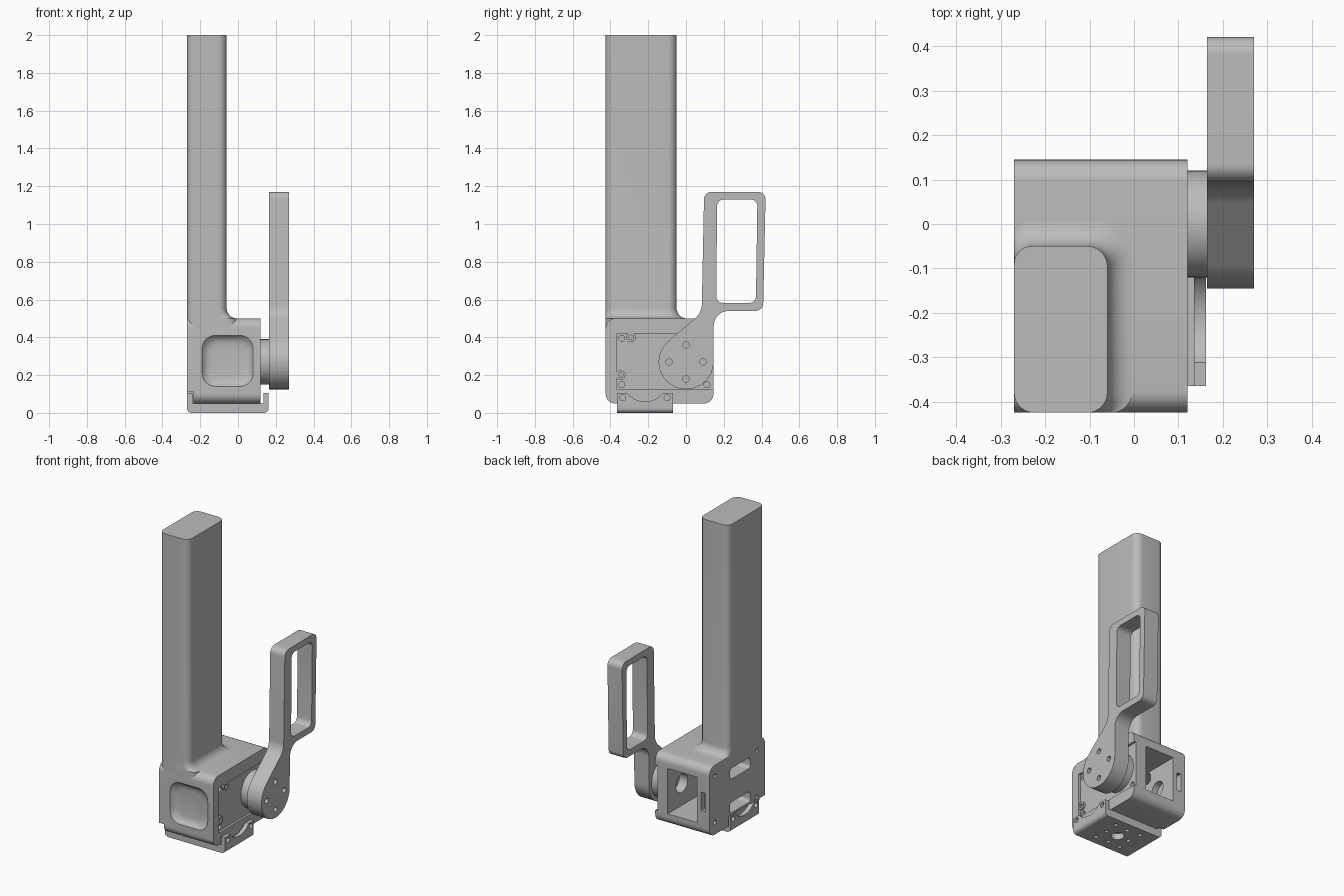
import bpy, bmesh, math
from mathutils import Vector

if "Cube" in bpy.data.objects:
    bpy.data.objects.remove(bpy.data.objects["Cube"])

grey = bpy.data.materials.new("matte grey")
grey.use_nodes = True
grey.diffuse_color = (0.5, 0.5, 0.5, 1)
grey.node_tree.nodes["Principled BSDF"].inputs["Base Color"].default_value = (0.5, 0.5, 0.5, 1)


def fillet(corners, steps=8):
    """Turn (u, v, radius) corners into an outline with rounded corners."""
    out = []
    for i, (u, v, r) in enumerate(corners):
        p = Vector((u, v))
        a = (Vector(corners[i - 1][:2]) - p).normalized()
        b = (Vector(corners[(i + 1) % len(corners)][:2]) - p).normalized()
        if r == 0:
            out.append(p)
            continue
        half = a.angle(b) / 2
        centre = p + (a + b).normalized() * r / math.sin(half)
        start = p + a * r / math.tan(half) - centre
        end = p + b * r / math.tan(half) - centre
        sweep = start.angle_signed(end)
        for k in range(steps + 1):
            t = -sweep * k / steps
            out.append(centre + Vector((start.x * math.cos(t) - start.y * math.sin(t),
                                        start.x * math.sin(t) + start.y * math.cos(t))))
    return out


def rect(u0, u1, v0, v1, r=0):
    return fillet([(u0, v0, r), (u1, v0, r), (u1, v1, r), (u0, v1, r)])


def circle(u, v, r, n=32):
    return [Vector((u + r * math.cos(math.tau * k / n), v + r * math.sin(math.tau * k / n)))
            for k in range(n)]


def loft(name, axis, rings):
    """Skin a list of (outline, position along axis) into a closed solid."""
    place = {"x": lambda p, w: (w, p.x, p.y), "y": lambda p, w: (p.x, w, p.y),
             "z": lambda p, w: (p.x, p.y, w)}[axis]
    bm = bmesh.new()
    loops = [[bm.verts.new(place(p, w)) for p in pts] for pts, w in rings]
    n = len(loops[0])
    for low, high in zip(loops, loops[1:]):
        for i in range(n):
            bm.faces.new((low[i], low[(i + 1) % n], high[(i + 1) % n], high[i]))
    bm.faces.new(loops[0][::-1])
    bm.faces.new(loops[-1])
    bmesh.ops.recalc_face_normals(bm, faces=bm.faces)
    mesh = bpy.data.meshes.new(name)
    bm.to_mesh(mesh)
    bm.free()
    mesh.materials.append(grey)
    ob = bpy.data.objects.new(name, mesh)
    bpy.context.collection.objects.link(ob)
    return ob


def prism(name, axis, pts, lo, hi):
    return loft(name, axis, [(pts, lo), (pts, hi)])


def cut(ob, axis, pts, lo, hi):
    carve(ob, prism("cutter", axis, pts, lo, hi))


def carve(ob, tool):
    tool.hide_render = True
    mod = ob.modifiers.new("cut", "BOOLEAN")
    mod.operation, mod.solver, mod.object = "DIFFERENCE", "EXACT", tool
    activate(ob)
    bpy.ops.object.modifier_apply(modifier=mod.name)
    bpy.data.objects.remove(tool)


def activate(ob):
    bpy.ops.object.select_all(action="DESELECT")
    ob.select_set(True)
    bpy.context.view_layer.objects.active = ob


# Motor housing, open at the back
housing = prism("motor_housing", "x", rect(-0.425, 0.145, 0.05, 0.5, 0.05), -0.27, 0.12)
cut(housing, "x", rect(-0.36, 0.3, 0.125, 0.42), -0.18, 0.03)
cut(housing, "x", rect(-0.365, 0.3, 0.125, 0.42), 0.105, 0.3)
cut(housing, "x", circle(0, 0.27, 0.06), 0, 0.2)
cut(housing, "x", circle(0, 0.27, 0.05), -0.22, -0.1)
cut(housing, "y", rect(-0.24, -0.21, 0.21, 0.33), 0.11, 0.2)
cut(housing, "x", rect(-0.5, -0.05, 0, 0.11), -0.3, -0.235)
for z in (0.16, 0.38):
    cut(housing, "x", rect(-0.275, -0.065, z - 0.035, z + 0.035, 0.02), -0.3, -0.15)
for y in (-0.34, 0.09):
    for z in (0.13, 0.43):
        cut(housing, "x", circle(y, z, 0.014, 12), -0.3, -0.24)
for y, z in ((-0.34, 0.395), (-0.34, 0.15), (0.11, 0.15)):
    cut(housing, "x", circle(y, z, 0.016, 16), 0.05, 0.2)

# Dished thumb recess on the front
dish = [(rect(-0.19 + d, 0.08 - d, 0.14 + d, 0.41 - d, 0.07), y)
        for d, y in ((-0.01, -0.44), (0, -0.425), (0.012, -0.408), (0.03, -0.398), (0.05, -0.395))]
carve(housing, loft("cutter", "y", dish))

# Tall grip, flaring into the housing on its inner sides
flare = 0.055
rings = [(0, 2.0)]
for k in range(9):
    t = math.pi / 2 * k / 8
    rings.append((flare * (1 - math.cos(t)), 0.5 + flare * (1 - math.sin(t))))
rings.append((flare, 0.45))


def grip_outline(d):
    x, y = -0.06 + d, -0.05 + d
    return fillet([(-0.27, -0.425, 0.045), (x, -0.425, 0.045), (x, y, 0.045 + d / 2), (-0.27, y, 0.04)])


grip = loft("grip", "z", [(grip_outline(d), z) for d, z in sorted(rings, key=lambda r: r[1])])

# Bottom bracket with raised end tabs
bracket = prism("bottom_bracket", "y", fillet([
    (-0.27, 0, 0.025), (0.162, 0, 0.025), (0.162, 0.105, 0), (0.135, 0.105, 0), (0.135, 0.05, 0),
    (-0.24, 0.05, 0), (-0.24, 0.105, 0), (-0.27, 0.105, 0)]), -0.365, -0.07)
cut(bracket, "x", circle(-0.217, 0.183, 0.123, 48), -0.4, 0.4)
for y in (-0.335, -0.1):
    cut(bracket, "x", circle(y, 0.08, 0.016, 16), -0.4, 0.4)
cx, cy = -0.055, -0.217
cut(bracket, "z", circle(cx, cy, 0.04), -0.1, 0.04)
for k in range(8):
    a = math.tau * k / 8
    r = 0.085 if k % 2 == 0 else 0.13
    cut(bracket, "z", circle(cx + r * math.cos(a), cy + r * math.sin(a), 0.014, 12), -0.1, 0.04)

# Motor horn and small screw bosses on the side plate
horn = prism("motor_horn", "x", circle(0, 0.27, 0.12, 64), 0.09, 0.166)
bosses = []
for y, z in ((-0.29, 0.4), (-0.345, 0.2)):
    boss = prism("screw_boss", "x", circle(y, z, 0.025, 24), 0.1, 0.118)
    cut(boss, "x", circle(y, z, 0.012, 16), 0.108, 0.2)
    bosses.append(boss)

# Trigger: round hub, neck and looped finger frame
trigger = prism("trigger", "x", fillet([
    (-0.145, 0.125, 0.1449), (0.145, 0.125, 0.1449), (0.147, 0.54, 0.08), (0.408, 0.54, 0.04),
    (0.422, 1.17, 0.04), (0.096, 1.17, 0.04), (0.083, 0.53, 0.1), (-0.145, 0.336, 0.144)], 12),
    0.165, 0.27)
cut(trigger, "x", fillet([(0.16, 0.582, 0.035), (0.37, 0.582, 0.035),
                          (0.378, 1.13, 0.035), (0.165, 1.13, 0.035)]), 0.1, 0.4)
for y, z in ((-0.09, 0.27), (0.09, 0.27), (0, 0.36), (0, 0.18)):
    cut(trigger, "x", circle(y, z, 0.017, 16), 0.2, 0.4)

for ob in [housing, grip, bracket, horn, trigger] + bosses:
    activate(ob)
    bpy.ops.object.shade_smooth_by_angle(angle=math.radians(30))
